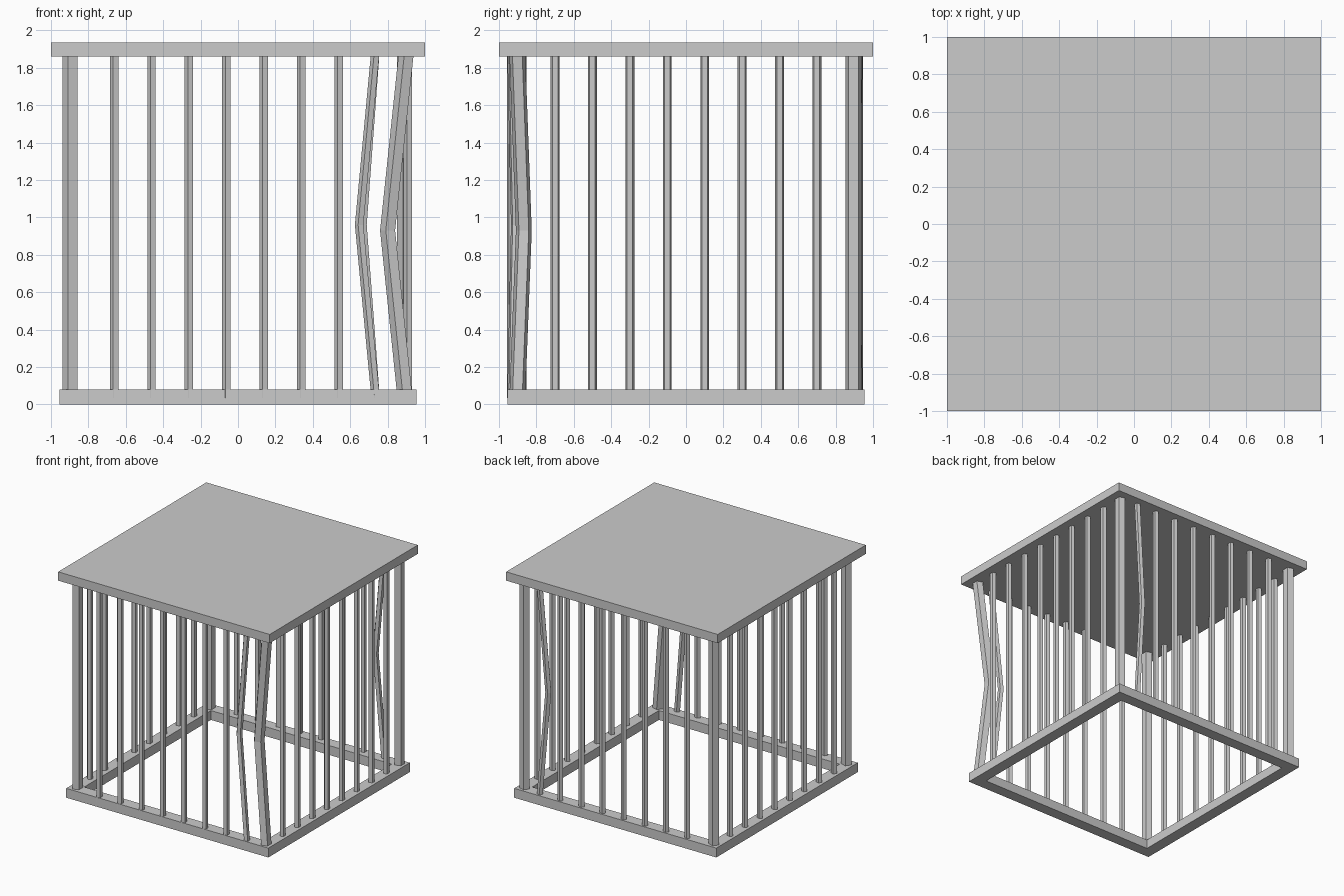
import bpy, bmesh, math
from mathutils import Vector

if "Cube" in bpy.data.objects:
    bpy.data.objects.remove(bpy.data.objects["Cube"])

Z0, Z1 = 0.035, 1.90      # rods are sunk into base frame and roof
POST_R, BAR_R = 0.0445, 0.025


def finish(name, bm):
    bmesh.ops.recalc_face_normals(bm, faces=bm.faces)
    me = bpy.data.meshes.new(name)
    bm.to_mesh(me)
    bm.free()
    ob = bpy.data.objects.new(name, me)
    bpy.context.collection.objects.link(ob)
    return ob


def box(name, lo, hi):
    bm = bmesh.new()
    bmesh.ops.create_cube(bm, size=1)
    lo, hi = Vector(lo), Vector(hi)
    for v in bm.verts:
        v.co = Vector(((lo[i] + hi[i]) / 2 + v.co[i] * (hi[i] - lo[i])) for i in range(3))
    return finish(name, bm)


def rod(name, path, r):
    """Five-sided rod through the path points, one flat side towards +x."""
    bm = bmesh.new()
    rings = []
    for x, y, z in path:
        rings.append([bm.verts.new((x + r * math.cos(math.radians(36 + 72 * i)),
                                    y + r * math.sin(math.radians(36 + 72 * i)), z))
                      for i in range(5)])
    for a, b in zip(rings, rings[1:]):
        for i in range(5):
            j = (i + 1) % 5
            bm.faces.new((a[i], a[j], b[j], b[i]))
    bm.faces.new(rings[0])
    bm.faces.new(rings[-1])
    return finish(name, bm)


def straight(name, x, y, r):
    return rod(name, [(x, y, Z0), (x, y, Z1)], r)


# roof slab
box("roof", (-1, -1, 1.86), (1, 1, 1.935))

# open base frame
O, I, H = 0.955, 0.855, 0.08
for s, side in ((-1, "front"), (1, "back")):
    box("base_" + side, (-O, min(s * O, s * I), 0), (O, max(s * O, s * I), H))
for s, side in ((-1, "left"), (1, "right")):
    box("base_" + side, (min(s * O, s * I), -I, 0), (max(s * O, s * I), I, H))

# corner posts, the front right one bent inwards
P = 0.895
straight("post_front_left", -P, -P, POST_R)
straight("post_back_left", -P, P, POST_R)
straight("post_back_right", P, P, POST_R)
rod("post_front_right_bent", [(P + 0.002, -P - 0.007, Z0), (0.804, -0.867, 0.93),
                              (P + 0.011, -P - 0.008, Z1)], POST_R)

# front and back bars, the last of each row bent
for y, side, dx in ((-0.932, "front", -0.088), (0.922, "back", -0.07)):
    for k in range(7):
        straight(f"bar_{side}_{k + 1}", -0.66 + 0.2 * k, y, BAR_R)
    inward = 0.02 if y < 0 else -0.02
    rod(f"bar_{side}_bent", [(0.738, y, Z0), (0.738 + dx, y + inward, 0.96),
                             (0.738, y, Z1)], BAR_R)

# side bars
for x, side in ((-0.91, "left"), (0.91, "right")):
    for k in range(8):
        straight(f"bar_{side}_{k + 1}", x, -0.7 + 0.2 * k, BAR_R)
